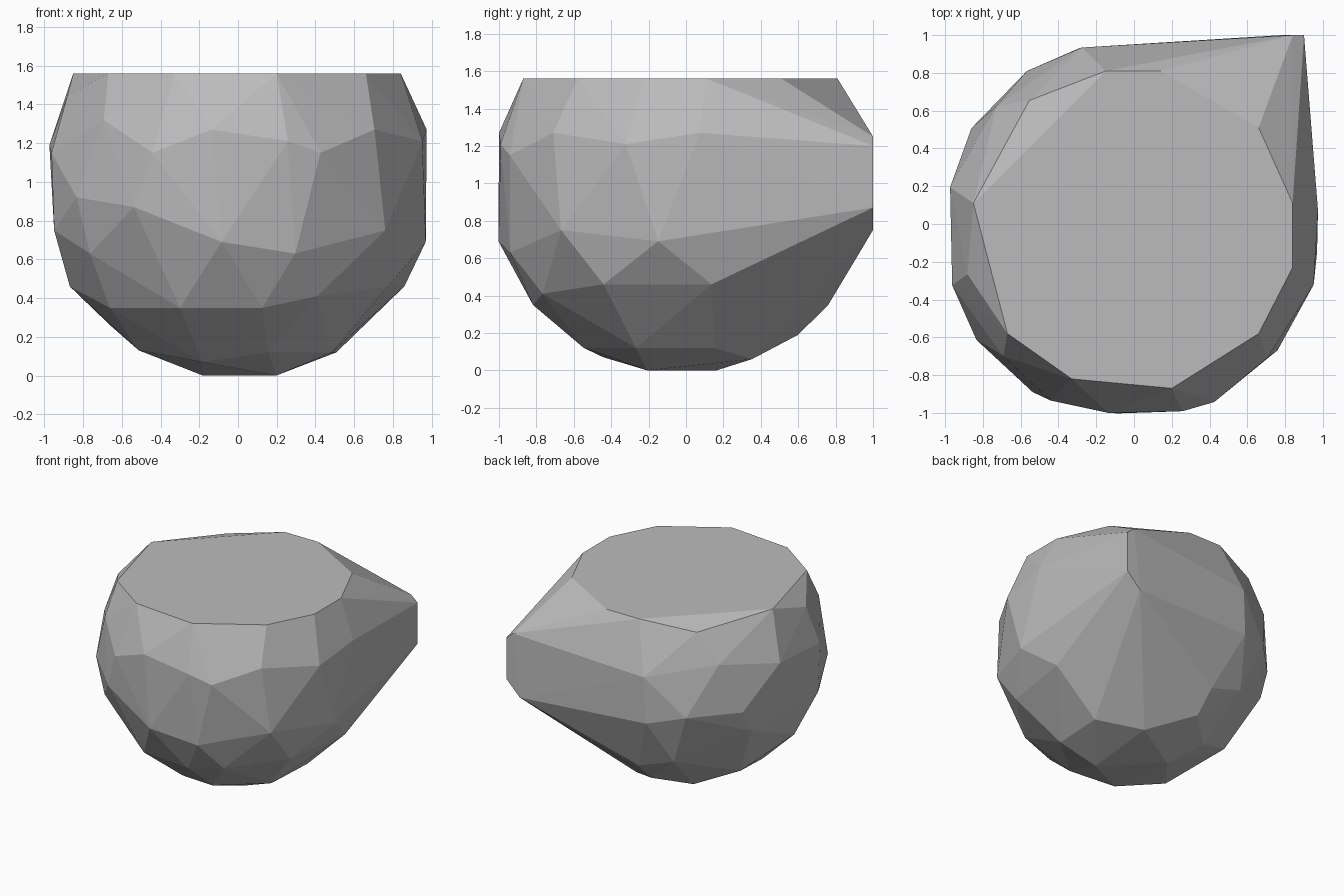
import bpy
import bmesh
from math import cos, sin, sqrt, radians
from mathutils import Vector

default_cube = bpy.data.objects.get("Cube")
if default_cube:
    bpy.data.objects.remove(default_cube, do_unlink=True)

# Overall shape of the faceted ball
CENTRE = Vector((0, -0.03, 0.985))
RADIUS = 1.02
RIM_HEIGHT = 1.56


def on_ball(azimuth, height):
    """Corner on the ball at an azimuth in degrees and a height."""
    ring = sqrt(max(RADIUS ** 2 - (height - CENTRE.z) ** 2, 0))
    angle = radians(azimuth)
    return Vector((ring * cos(angle), CENTRE.y + ring * sin(angle), height))


def make_material(name, colour):
    material = bpy.data.materials.new(name)
    material.use_nodes = True
    material.diffuse_color = colour
    shader = next(n for n in material.node_tree.nodes if n.type == "BSDF_PRINCIPLED")
    shader.inputs["Base Color"].default_value = colour
    shader.inputs["Roughness"].default_value = 0.8
    return material


def make_hull(name, points, material):
    """Wrap flat facets around the corners and merge coplanar triangles."""
    bm = bmesh.new()
    for point in points:
        bm.verts.new(point)
    hull = bmesh.ops.convex_hull(bm, input=bm.verts[:])
    loose = {v for v in hull["geom_interior"] + hull["geom_unused"]
             if isinstance(v, bmesh.types.BMVert)}
    bmesh.ops.delete(bm, geom=list(loose), context="VERTS")
    bmesh.ops.dissolve_limit(bm, angle_limit=radians(0.5),
                             verts=bm.verts[:], edges=bm.edges[:])
    bmesh.ops.recalc_face_normals(bm, faces=bm.faces[:])
    mesh = bpy.data.meshes.new(name)
    bm.to_mesh(mesh)
    bm.free()
    mesh.materials.append(material)
    body = bpy.data.objects.new(name, mesh)
    bpy.context.collection.objects.link(body)
    return body


# Flat top outline
rim = [(0.84, 0.11), (0.84, -0.23), (0.66, -0.58), (0.2, -0.87), (-0.33, -0.82),
       (-0.67, -0.58), (-0.85, 0.11), (-0.15, 0.81), (0.14, 0.81), (0.66, 0.51)]

# Facet corners on the ball, as azimuth and height
shoulder = [(-98, 1.27), (-75, 1.21), (-65, 1.15), (-44, 1.27), (-17, 1.21),
            (6, 1.27), (-116, 1.15), (-136, 1.32), (-165, 1.44), (-163, 1.15),
            (167, 1.19), (138, 1.27), (129, 1.5), (106, 1.17)]
belly = [(-122, 0.87), (-145, 0.92), (-95, 0.69), (-72, 0.63), (-40, 0.75),
         (-7, 0.69), (-163, 0.75), (-143, 0.63), (107, 0.8), (124, 0.87),
         (148, 0.88), (153, 0.7)]
underside = [(-112, 0.35), (-81, 0.35), (-61, 0.41), (-28, 0.46), (11, 0.46),
             (-173, 0.46), (-146, 0.35), (157, 0.26), (118, 0.45), (98, 0.35)]
base = [(20, 0.12), (-26, 0.12), (-73, 0.12), (-114, 0.07), (-157, 0.13),
        (129, 0.12), (63, 0.06), (100, 0.19), (-42, 0), (133, 0)]

# Pulled-out corner at the back left
spout = [(0.84, 1, 1.25), (0.9, 1, 1.2), (0.9, 1, 0.87), (0.78, 1, 0.75)]

corners = [Vector((x, y, RIM_HEIGHT)) for x, y in rim]
corners += [on_ball(*corner) for corner in shoulder + belly + underside + base]
corners += [Vector(corner) for corner in spout]

grey = make_material("stone grey", (0.5, 0.5, 0.5, 1))
make_hull("faceted_stone", corners, grey)
